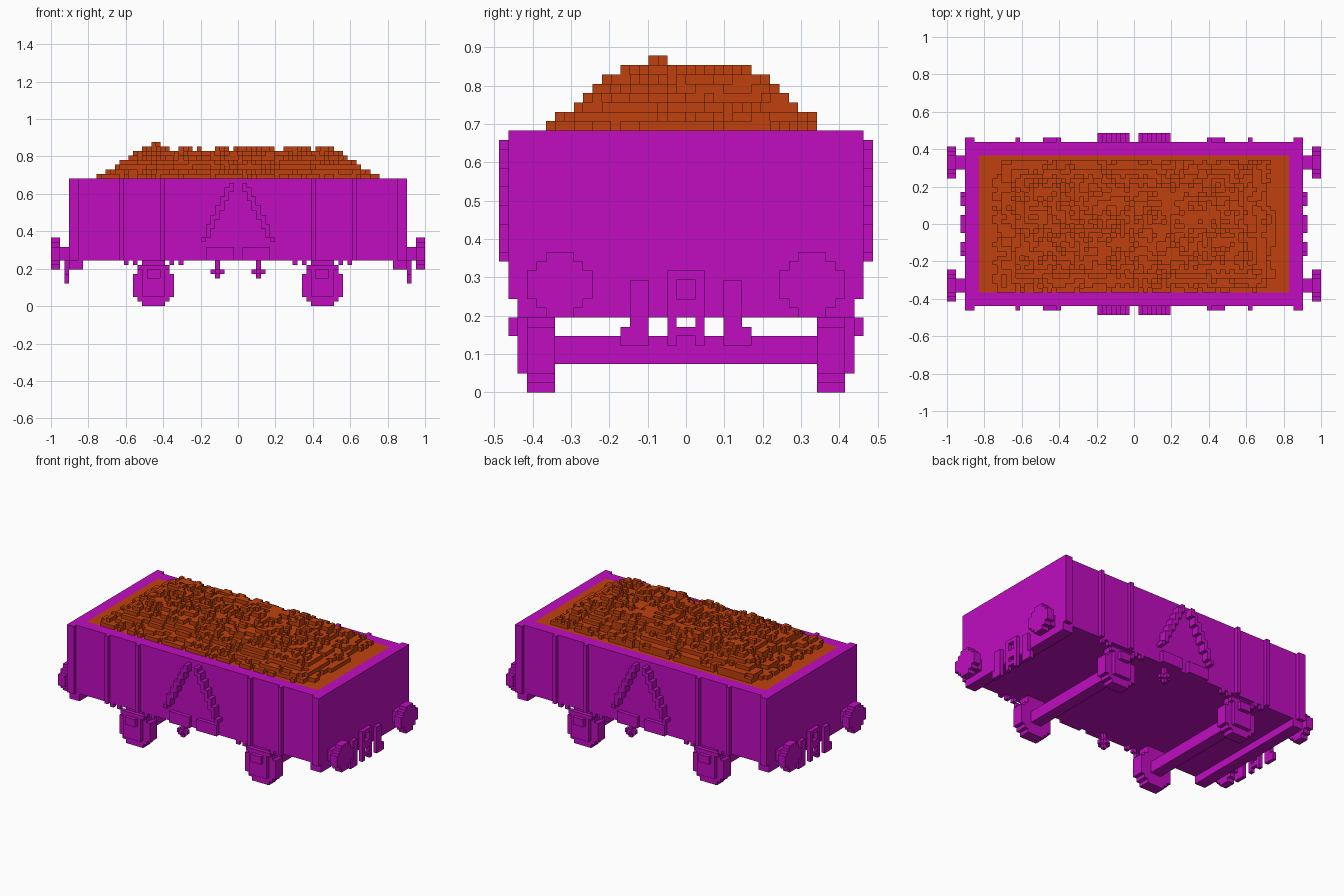
import bpy, bmesh, random
from mathutils import Vector, noise

V = 2 / 82  # size of one block
random.seed(4)

if "Cube" in bpy.data.objects:
    bpy.data.objects.remove(bpy.data.objects["Cube"])


def material(name, color):
    m = bpy.data.materials.new(name)
    m.use_nodes = True
    m.diffuse_color = color
    m.node_tree.nodes["Principled BSDF"].inputs["Base Color"].default_value = color
    return m


paint = material("magenta paint", (0.53, 0.004, 0.53, 1))
load = material("orange load", (0.53, 0.053, 0.004, 1))


def finish(name, bm, mat):
    mesh = bpy.data.meshes.new(name)
    bm.to_mesh(mesh)
    bm.free()
    mesh.materials.append(mat)
    ob = bpy.data.objects.new(name, mesh)
    bpy.context.collection.objects.link(ob)
    return ob


def blocks(name, boxes, mat=paint, sx=(1,), sy=(1,)):
    """Boxes given as (x0, x1, y0, y1, z0, z1) in blocks, repeated by sign."""
    bm = bmesh.new()
    for x0, x1, y0, y1, z0, z1 in boxes:
        for a in sx:
            for b in sy:
                lo = Vector((min(a * x0, a * x1), min(b * y0, b * y1), z0))
                hi = Vector((max(a * x0, a * x1), max(b * y0, b * y1), z1))
                verts = bmesh.ops.create_cube(bm, size=1)["verts"]
                for v in verts:
                    v.co = V * Vector([l if c < 0 else h for l, h, c in zip(lo, hi, v.co)])
    return finish(name, bm, mat)


BOTH = (-1, 1)

# Open body: floor, walls and end beams
blocks("floor", [(-34, 34, -15, 15, 10, 11)])
blocks("side_walls", [(-37, 37, 15, 18, 10, 28)], sy=BOTH)
blocks("end_walls", [(34, 37, -15, 15, 10, 28)], sx=BOTH)
blocks("end_beams", [(34, 37, -18, 18, 8, 10)], sx=BOTH)

# Posts and ribs on the long sides
blocks("side_ribs", [(x, x + w, 18, 19, 10, 28) for x, w in ((35, 2), (25, 1), (16, 1))],
       sx=BOTH, sy=BOTH)

# Door plates and stepped diagonal braces
blocks("door_plates", [(1, 7, 18, 19, 10, 13)], sx=BOTH, sy=BOTH)
blocks("door_braces", [(i + 1, i + 2, 18, 20, 25 - 2 * i + (i > 5), 27 - 2 * i + (i < 6) * (i > 0))
                       for i in range(7)], sx=BOTH, sy=BOTH)

# Buffers
blocks("buffer_shanks", [(37, 39, 12, 15, 10, 13)], sx=BOTH, sy=BOTH)
blocks("buffer_heads", [(39, 41, 13.5 - w / 2, 13.5 + w / 2, 8 + k, 9 + k)
                        for k, w in enumerate((3, 5, 7, 7, 7, 5, 3))], sx=BOTH, sy=BOTH)

# Coupling with its frame and link, and the hoses beside it
blocks("coupling", [(37, 38, 1, 2, 5, 13), (37, 38, 0, 1, 12, 13),
                    (37, 38, 0, 1, 8, 10), (37, 38, 0, 1, 6, 7)], sx=BOTH, sy=BOTH)
blocks("hoses", [(37, 38, 4, 6, 5, 12), (37, 38, 6, 7, 5, 7)], sx=BOTH, sy=BOTH)

# Running gear
blocks("wheels", [(18.5 - w / 2, 18.5 + w / 2, 14, 17, k, k + 1)
                  for k, w in enumerate((5, 7, 9, 9, 9, 9, 9, 7, 5, 5))], sx=BOTH, sy=BOTH)
blocks("axles", [(17, 20, -14, 14, 3, 6)], sx=BOTH)
blocks("axle_boxes", [(16, 21, 17, 18, 2, 8), (17, 20, 18, 19, 6, 8),
                      (15, 22, 17, 18, 8, 9)], sx=BOTH, sy=BOTH)
blocks("spring_hangers", [(12, 13, 17, 18, 9, 10), (14, 15, 17, 18, 9, 10),
                          (22, 23, 17, 18, 9, 10), (24, 25, 17, 18, 9, 10)], sx=BOTH, sy=BOTH)

# Brake fittings, one on each side at opposite places
for name, s in (("front_brake", -1), ("back_brake", 1)):
    blocks(name, [(4, 5, 16, 17, 6, 10), (3, 6, 16, 17, 7, 8), (4, 5, 15, 18, 7, 8)],
           sx=(s,), sy=(s,))

# Flat load flush with the rim
blocks("load_base", [(-34, 34, -15, 15, 11, 28)], load)


# Stepped rubble heap
def heap_height(i, j):
    x, y = abs(i + 0.5), abs(j + 0.5)
    cap = min(8, (31.5 - x) * 0.62 + 0.5, (15.5 - y) * 0.8 + 0.5)
    rough = 1.7 * noise.noise(Vector((i * 0.31, j * 0.31, 3.7))) + random.uniform(-0.9, 0.9)
    h = min(cap * 0.9, 6.2) - 0.5 + rough
    return max(0, int(min(h + 0.5, cap)))


heights = {(i, j): heap_height(i, j) for i in range(-31, 31) for j in range(-15, 14)}
bm = bmesh.new()


def quad(points):
    bm.faces.new([bm.verts.new(Vector(p) * V) for p in points])


for (i, j), h in heights.items():
    if not h:
        continue
    t = 28 + h
    ring = [(i, j), (i + 1, j), (i + 1, j + 1), (i, j + 1)]
    quad([(x, y, t) for x, y in ring])
    for k, (di, dj) in enumerate(((0, -1), (1, 0), (0, 1), (-1, 0))):
        low = heights.get((i + di, j + dj), 0)
        if low < h:
            a, b = ring[k], ring[(k + 1) % 4]
            quad([(*a, 28 + low), (*b, 28 + low), (*b, t), (*a, t)])
bmesh.ops.remove_doubles(bm, verts=bm.verts, dist=V / 100)
finish("rubble_heap", bm, load)
